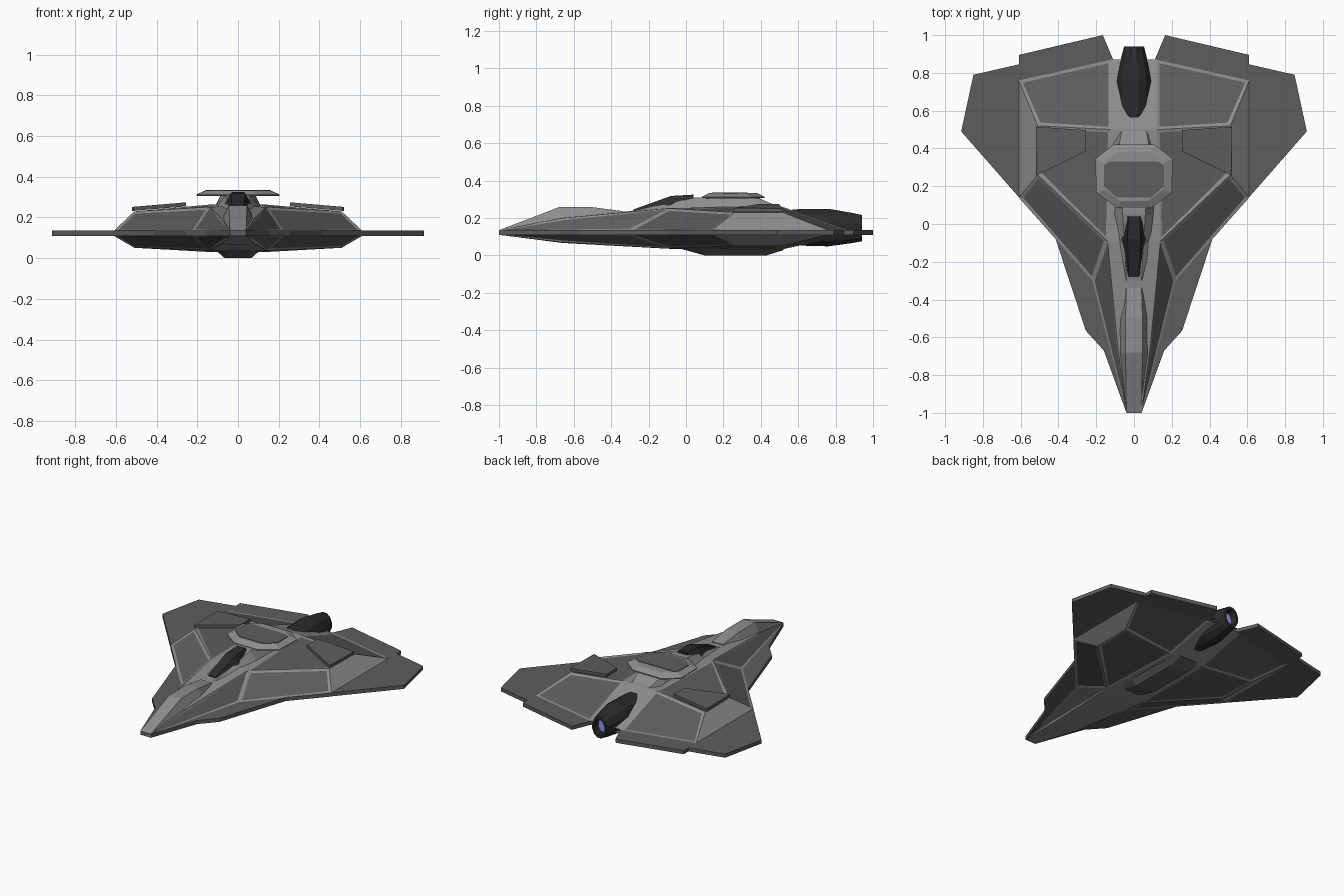
import bpy, bmesh, math

if "Cube" in bpy.data.objects:
    bpy.data.objects.remove(bpy.data.objects["Cube"])


def material(name, r, g, b):
    m = bpy.data.materials.new(name)
    m.diffuse_color = (r, g, b, 1)
    m.use_nodes = True
    m.node_tree.nodes["Principled BSDF"].inputs["Base Color"].default_value = m.diffuse_color
    return m


TRIM = material("light_trim", .27, .27, .27)
PANEL = material("dark_panel", .11, .11, .11)
BLACK = material("engine_black", .025, .025, .025)
GLOW = material("engine_glow", .3, .3, .85)


def finish(name, bm, mats, mirror=False):
    bmesh.ops.recalc_face_normals(bm, faces=bm.faces[:])
    me = bpy.data.meshes.new(name)
    bm.to_mesh(me)
    bm.free()
    for m in mats:
        me.materials.append(m)
    ob = bpy.data.objects.new(name, me)
    bpy.context.collection.objects.link(ob)
    if mirror:
        ob.modifiers.new("mirror", 'MIRROR')
    return ob


def rings(name, loops, mats, caps=True):
    """Skin a list of equal-length point loops."""
    bm = bmesh.new()
    vs = [[bm.verts.new(p) for p in loop] for loop in loops]
    n = len(vs[0])
    for a, b in zip(vs, vs[1:]):
        for i in range(n):
            j = (i + 1) % n
            bm.faces.new((a[i], a[j], b[j], b[i]))
    if caps:
        bm.faces.new(vs[0])
        bm.faces.new(vs[-1])
    return finish(name, bm, mats)


def trapezoids(name, sections, mats):
    """Loft along y; section = y, base half width, base z, top half width, top z."""
    return rings(name, [[(-wb, y, zb), (wb, y, zb), (wt, y, zt), (-wt, y, zt)]
                        for y, wb, zb, wt, zt in sections], mats)


def both(half):
    return half + [(-x, y) for x, y in reversed(half)]


# Thin wing plate
wing = both([(.04, -1), (.16, -.67), (.255, -.565), (.415, -.08), (.915, .49), (.85, .79),
             (.61, .845), (.61, .895), (.165, 1), (.11, .87), (.08, .82)])
rings("wing_plate", [[(x, y, z) for x, y in wing] for z in (.11, .135)], [PANEL])

# Faceted hull half: r = rim points, upper ridge points, 0 = centre line
P = dict(A=(.04, -1, .135), B=(.22, -.3, .135), C=(.61, .14, .135), D=(.61, .76, .135),
         E=(.12, .87, .135), F=(.14, -.09, .252), G=(.51, .26, .23), H=(.51, .52, .23),
         I=(.12, .5, .265), N=(.085, -.66, .2),
         a=(0, -1, .135), n=(0, -.66, .205), f=(0, -.09, .255), i=(0, .5, .265), e=(0, .87, .135))
PANELS = ["BCGF", "DEIH", "FGHI"]


def hull(name, place):
    bm = bmesh.new()
    v = {k: bm.verts.new(place(*p)) for k, p in P.items()}
    for q in ("CDHG", "AaN n".replace(" ", ""), "NnfF", "FfiI", "IieE"):
        if q == "AaNn":
            q = "AanN"
        bm.faces.new([v[k] for k in q])
    big = [bm.faces.new([v[k] for k in q]) for q in PANELS]
    nose = bm.faces.new([v[k] for k in "ABFN"])
    bmesh.ops.recalc_face_normals(bm, faces=bm.faces[:])
    # recessed dark panels with light borders
    bmesh.ops.inset_individual(bm, faces=big, thickness=.024, depth=-.004)
    bmesh.ops.inset_individual(bm, faces=[nose], thickness=.014, depth=-.003)
    for f in big + [nose]:
        f.material_index = 1
    finish(name, bm, [TRIM, PANEL], mirror=True)


hull("upper_hull", lambda x, y, z: (x, y, z))
hull("lower_hull", lambda x, y, z: (x, y, .11 - (z - .135) * .62))

# Raised flaps over the wing roots
flap = [(.255, .385), (.515, .258), (.52, .515), (.255, .497)]
for side, label in ((1, "right"), (-1, "left")):
    rings(label + "_flap", [[(side * x, y, .252 + (.52 - x) * .085 - t) for x, y in flap]
                            for t in (.02, 0)], [PANEL])

# Nose spine
trapezoids("nose_spine", [(-1, .04, .115, .04, .135), (-.68, .085, .17, .045, .258),
                          (-.5, .085, .19, .045, .258), (-.34, .05, .19, .04, .237)], [TRIM])

# Dorsal pedestal, cockpit canopy and belly keel
trapezoids("dorsal_pedestal", [(-.3, .1, .2, .04, .236), (-.1, .11, .22, .05, .275),
                               (.05, .13, .22, .06, .31), (.38, .12, .22, .085, .31),
                               (.47, .13, .22, .07, .272), (.54, .11, .2, .05, .25)], [TRIM])
trapezoids("canopy", [(-.28, .035, .22, .028, .246), (-.08, .08, .24, .035, .318),
                      (.04, .035, .3, .03, .325)], [BLACK])
trapezoids("belly_keel", [(-.03, .11, .06, .06, .036), (.1, .11, .04, .065, 0),
                          (.43, .11, .04, .065, 0), (.52, .11, .05, .06, .028)], [PANEL])

# Dorsal disc with bevelled rim and dark centre
disc = both([(.09, .085), (.2, .165), (.205, .345), (.11, .42)])


def scaled(s, z):
    return [(x * s, .25 + (y - .25) * s, z) for x, y in disc]


rings("dorsal_disc", [scaled(.8, .305), scaled(1, .307), scaled(1, .313), scaled(.78, .333)], [TRIM])
hexa = both([(.09, .14), (.16, .2), (.16, .31), (.13, .33)])
rings("dorsal_disc_panel", [[(x, y, z) for x, y in hexa] for z in (.325, .336)], [PANEL])


# Engine nacelle with hollow nozzle
def oval(y, w, h, z):
    return [(w * math.cos(math.tau * (k + .5) / 12), y, z + h * math.sin(math.tau * (k + .5) / 12))
            for k in range(12)]


rings("engine_nacelle", [oval(.46, .05, .07, .15), oval(.58, .085, .1, .15), oval(.76, .093, .104, .149),
                         oval(.88, .07, .085, .147), oval(.94, .055, .073, .146),
                         oval(.94, .042, .056, .146), oval(.89, .036, .048, .146)], [BLACK])
rings("engine_glow", [oval(.885, .036, .048, .146), oval(.9, .035, .046, .146)], [GLOW])
